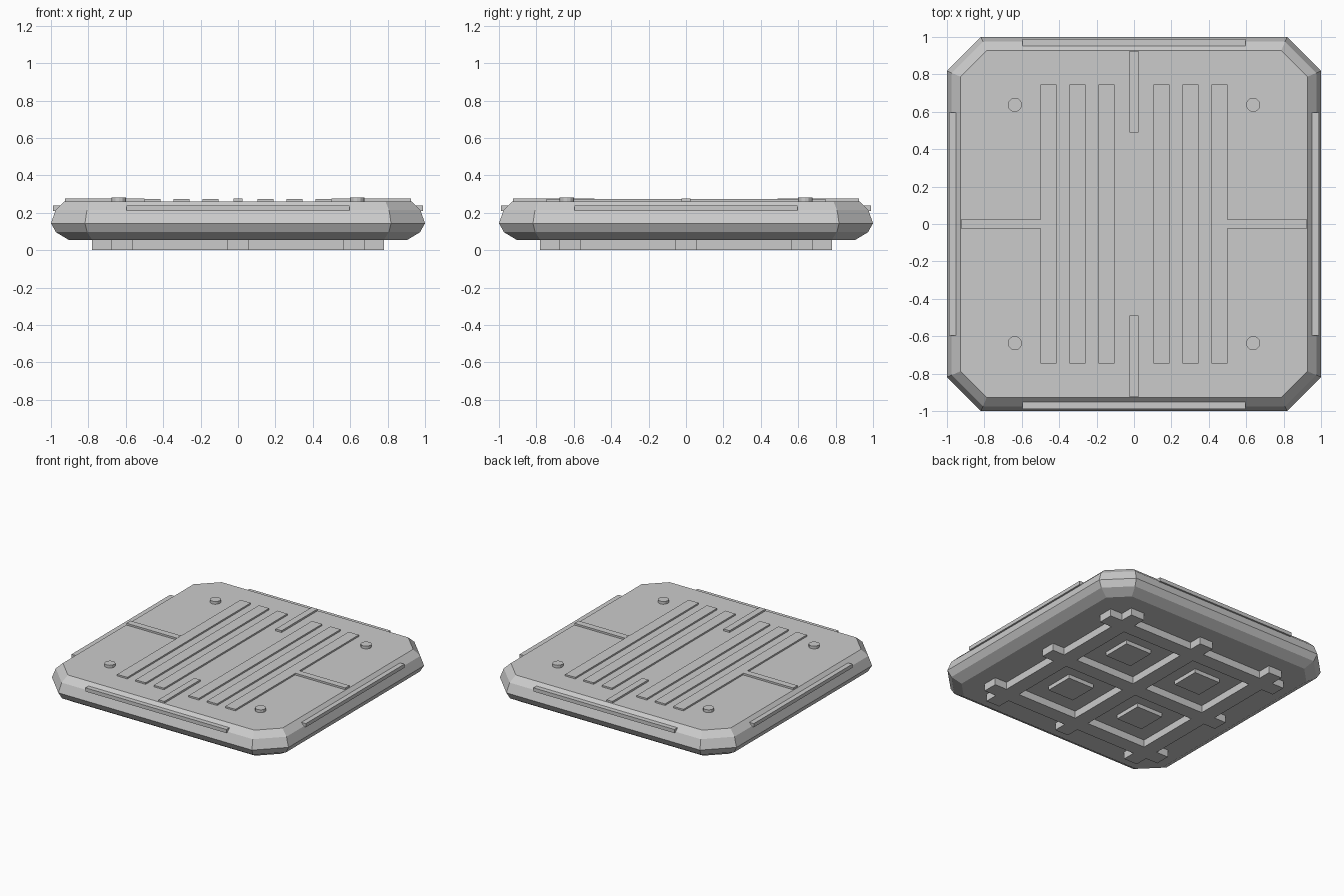
import bpy, bmesh, math

if "Cube" in bpy.data.objects:
    bpy.data.objects.remove(bpy.data.objects["Cube"])

mat = bpy.data.materials.new("plain_grey")
mat.diffuse_color = (0.6, 0.6, 0.6, 1)
mat.use_nodes = True
mat.node_tree.nodes["Principled BSDF"].inputs["Base Color"].default_value = mat.diffuse_color


def finish(name, bm):
    bmesh.ops.recalc_face_normals(bm, faces=bm.faces)
    me = bpy.data.meshes.new(name)
    bm.to_mesh(me)
    bm.free()
    me.materials.append(mat)
    ob = bpy.data.objects.new(name, me)
    bpy.context.collection.objects.link(ob)
    return ob


def box(name, x0, x1, y0, y1, z0, z1):
    bm = bmesh.new()
    bmesh.ops.create_cube(bm, size=1)
    for v in bm.verts:
        v.co.x = x1 if v.co.x > 0 else x0
        v.co.y = y1 if v.co.y > 0 else y0
        v.co.z = z1 if v.co.z > 0 else z0
    return finish(name, bm)


# Body: octagonal slab, rings of (half size, height)
bm = bmesh.new()
rings = []
for h, z in [(0.905, 0.055), (0.973, 0.096), (1.0, 0.144), (0.975, 0.215), (0.928, 0.261)]:
    c = 0.818 - (1 - h) * math.tan(math.pi / 8)
    pts = [(h, -c), (h, c), (c, h), (-c, h), (-h, c), (-h, -c), (-c, -h), (c, -h)]
    rings.append([bm.verts.new((x, y, z)) for x, y in pts])
for a, b in zip(rings, rings[1:]):
    for i in range(8):
        j = (i + 1) % 8
        bm.faces.new((a[i], a[j], b[j], b[i]))
bm.faces.new(rings[0])
bm.faces.new(rings[-1])
finish("slab_body", bm)

# Long slats on the top
for s in (-1, 1):
    for x in (0.147, 0.302, 0.457):
        box("top_slat", s * x - 0.043, s * x + 0.043, -0.745, 0.745, 0.25, 0.273)

# Short divider bars and edge strips on all four sides
for s in (-1, 1):
    a, b = sorted((s * 0.50, s * 0.925))
    box("divider_bar_side", a, b, -0.025, 0.025, 0.25, 0.275)
    a, b = sorted((s * 0.49, s * 0.925))
    box("divider_bar_end", -0.025, 0.025, a, b, 0.25, 0.275)
    a, b = sorted((s * 0.953, s * 0.99))
    box("edge_strip_side", a, b, -0.595, 0.595, 0.21, 0.238)
    box("edge_strip_end", -0.595, 0.595, a, b, 0.21, 0.238)

# Corner bolts on the top, small pads underneath
for sx in (-1, 1):
    for sy in (-1, 1):
        bm = bmesh.new()
        bmesh.ops.create_cone(bm, cap_ends=True, segments=12, radius1=0.038,
                              radius2=0.038, depth=0.032)
        bmesh.ops.translate(bm, verts=bm.verts, vec=(sx * 0.637, sy * 0.637, 0.266))
        finish("corner_bolt", bm)
        x, y = sx * 0.31, sy * 0.31
        box("under_pad", x - 0.11, x + 0.11, y - 0.11, y + 0.11, 0.025, 0.07)

# Underside grid: three ribs each way
for p in (-0.622, 0, 0.622):
    box("under_rib_long", p - 0.057, p + 0.057, -0.78, 0.78, 0, 0.07)
# Cross ribs fill the gaps between the long ribs
for p in (-0.622, 0, 0.622):
    for a, b in ((-0.78, -0.679), (-0.565, -0.057), (0.057, 0.565), (0.679, 0.78)):
        box("under_rib_cross", a, b, p - 0.057, p + 0.057, 0, 0.07)
